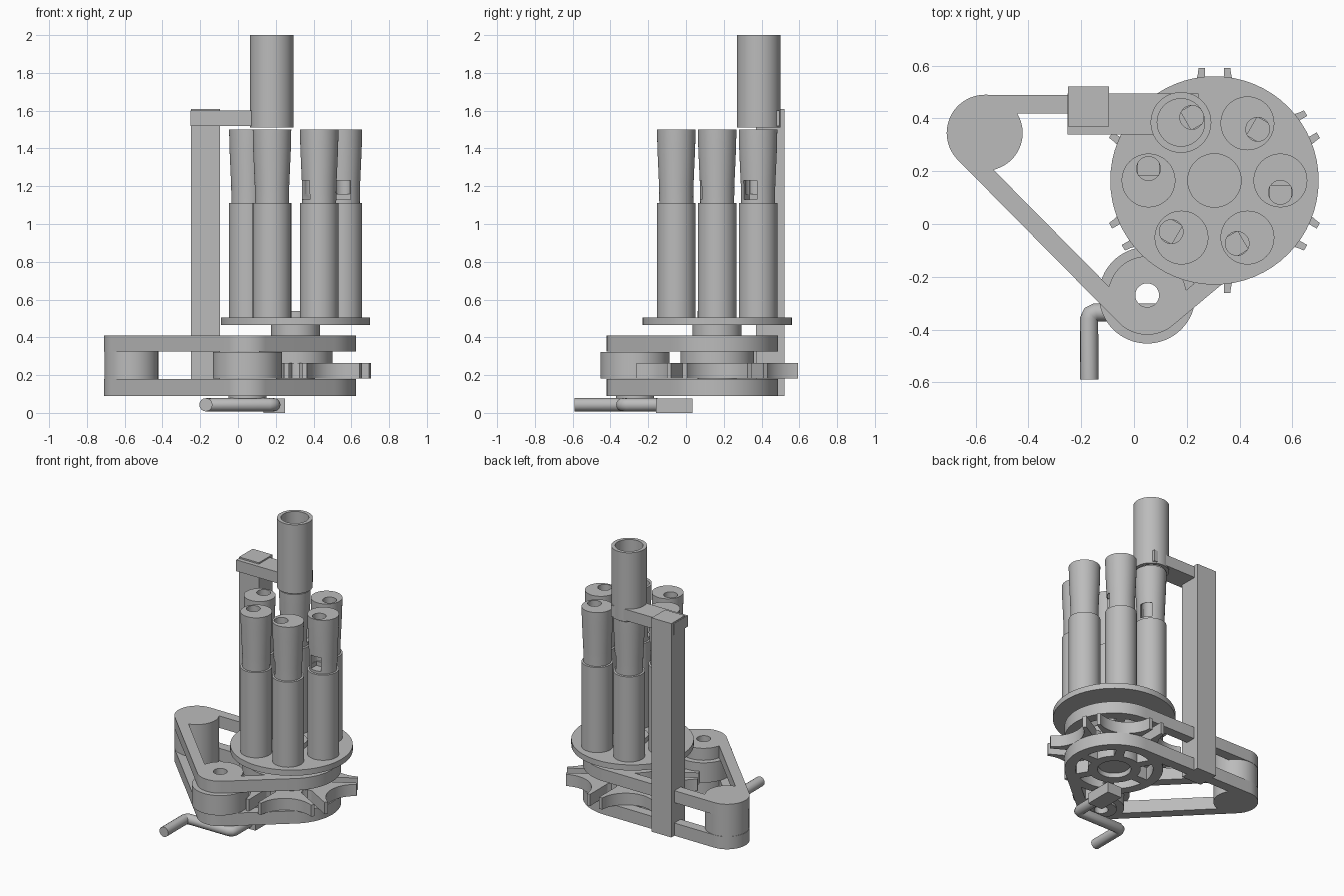
import bpy, bmesh
from math import cos, sin, radians, pi, tau
from mathutils import Matrix, Vector

if "Cube" in bpy.data.objects:
    bpy.data.objects.remove(bpy.data.objects["Cube"])

grey = bpy.data.materials.new("plain_grey")
grey.use_nodes = True
grey.diffuse_color = (0.5, 0.5, 0.5, 1)
grey.node_tree.nodes["Principled BSDF"].inputs["Base Color"].default_value = (0.5, 0.5, 0.5, 1)

HUB = Vector((0.305, 0.165))
DRIVE = Vector((0.05, -0.27))
LOBE = Vector((-0.565, 0.345))


def link(name, mesh, at=(0, 0, 0), turn=0):
    ob = bpy.data.objects.new(name, mesh)
    ob.location, ob.rotation_euler.z = at, turn
    bpy.context.collection.objects.link(ob)
    return ob


def finish(name, bm):
    bmesh.ops.recalc_face_normals(bm, faces=bm.faces)
    mesh = bpy.data.meshes.new(name)
    bm.to_mesh(mesh)
    bm.free()
    mesh.materials.append(grey)
    mesh.shade_smooth()
    mesh.set_sharp_from_angle(angle=radians(30))
    return link(name, mesh)


def box(name, x, y, z, turn=0, about=(0, 0)):
    bm = bmesh.new()
    bmesh.ops.create_cube(bm, size=1)
    for v in bm.verts:
        v.co = [(a + b) / 2 + c * (b - a) for (a, b), c in zip((x, y, z), v.co)]
    bm.transform(Matrix.Translation((*about, 0)) @ Matrix.Rotation(turn, 4, "Z"))
    return finish(name, bm)


def prism(name, points, z0, z1):
    bm = bmesh.new()
    face = bm.faces.new([bm.verts.new((x, y, z0)) for x, y in points])
    new = bmesh.ops.extrude_face_region(bm, geom=[face])["geom"]
    bmesh.ops.translate(bm, vec=(0, 0, z1 - z0),
                        verts=[g for g in new if isinstance(g, bmesh.types.BMVert)])
    return finish(name, bm)


def circle(c, r, n=64):
    return [(c[0] + r * cos(tau * i / n), c[1] + r * sin(tau * i / n)) for i in range(n)]


def disc(name, c, r, z0, z1):
    return prism(name, circle(c, r), z0, z1)


def hull(name, circles, z0, z1):
    bm = bmesh.new()
    for c, r in circles:
        for x, y in circle(c, r):
            bm.verts.new((x, y, z0))
            bm.verts.new((x, y, z1))
    out = bmesh.ops.convex_hull(bm, input=bm.verts)
    inside = {v for v in out["geom_interior"] + out["geom_unused"] if isinstance(v, bmesh.types.BMVert)}
    bmesh.ops.delete(bm, geom=list(inside), context="VERTS")
    bmesh.ops.dissolve_limit(bm, angle_limit=radians(0.5), verts=bm.verts, edges=bm.edges)
    return finish(name, bm)


def lathe(name, profile, n=48):
    bm = bmesh.new()
    rings = [[bm.verts.new((x, y, z)) for x, y in circle((0, 0), r, n)] for r, z in profile]
    for a, b in zip(rings, rings[1:]):
        for i in range(n):
            bm.faces.new((a[i], a[(i + 1) % n], b[(i + 1) % n], b[i]))
    bm.faces.new(rings[0])
    bm.faces.new(rings[-1])
    return finish(name, bm)


def combine(ob, others, operation="DIFFERENCE"):
    """Apply booleans to ob and drop the helper solids."""
    for other in others:
        mod = ob.modifiers.new("bool", "BOOLEAN")
        mod.operation, mod.object, mod.solver = operation, other, "EXACT"
    bpy.context.view_layer.update()
    mesh = bpy.data.meshes.new_from_object(ob.evaluated_get(bpy.context.evaluated_depsgraph_get()))
    ob.modifiers.clear()
    ob.data = mesh
    mesh.set_sharp_from_angle(angle=radians(30))
    for other in others:
        bpy.data.objects.remove(other)
    return ob


# Frame plates: rounded triangle rim, hub ring with spokes, corner bosses
for name, z0, z1 in (("lower_plate", 0.09, 0.18), ("upper_plate", 0.325, 0.41)):
    lo, hi = z0 - 0.05, z1 + 0.05
    plate = hull(name, [(HUB, 0.32), (DRIVE, 0.15), (LOBE, 0.145)], z0, z1)
    combine(plate, [hull("opening", [(HUB, 0.25), (DRIVE, 0.08), (LOBE, 0.075)], lo, hi)])
    ring = combine(disc("ring", HUB, 0.315, z0, z1), [disc("ring_hole", HUB, 0.25, lo, hi)])
    spokes = [box("spoke", (0.1, 0.28), (-0.03, 0.03), (z0, z1), radians(a), HUB)
              for a in (0, 60, 120, 180, 240, 300)]
    bosses = [disc("boss", c, r, z0, z1) for c, r in ((HUB, 0.17), (DRIVE, 0.148), (LOBE, 0.143))]
    combine(plate, [ring] + bosses + spokes, "UNION")
    combine(plate, [disc("bore", HUB, 0.108, lo, hi), disc("bore", DRIVE, 0.045, lo, hi)])
disc("corner_post", LOBE, 0.143, 0.18, 0.325)

# Drive wheel with its lower collar and through hole
for name, r, z0, z1 in (("drive_wheel", 0.183, 0.182, 0.323), ("drive_collar", 0.1, 0.075, 0.09)):
    combine(disc(name, DRIVE, r, z0, z1), [disc("bore", DRIVE, 0.045, 0, 1)])

# Slotted star wheel: hollow arcs alternate with radial slots
d = (HUB - DRIVE).length
star = []
for k in range(6):
    arc = [(d + 0.192 * cos(radians(a)), 0.192 * sin(radians(a))) for a in range(237, 122, -6)]
    slot = [Matrix.Rotation(pi / 6, 2) @ Vector(p) for p in
            ((0.427, -0.036), (0.23, -0.036), (0.205, -0.02), (0.2, 0),
             (0.205, 0.02), (0.23, 0.036), (0.427, 0.036))]
    star += [HUB + Matrix.Rotation(k * pi / 3, 2) @ Vector(p) for p in arc + slot]
prism("star_wheel", star, 0.182, 0.265)
disc("star_hub", HUB, 0.195, 0.265, 0.325)

# Turntable and its shaft
disc("shaft", HUB, 0.103, 0.12, 0.54)
disc("shaft_collar", HUB, 0.13, 0.4, 0.466)
disc("turntable", HUB, 0.395, 0.465, 0.505)

# Six canisters with an offset top hole leading to a side window
canister = lathe("canister", [(0.102, 0.5), (0.102, 1.11), (0.09, 1.112), (0.091, 1.2),
                              (0.1, 1.4), (0.102, 1.5)])
combine(canister, [disc("top_hole", (0, -0.045), 0.045, 1.16, 1.6),
                   box("window", (-0.04, 0.04), (-0.15, -0.02), (1.13, 1.23))])
for k in range(6):
    a = k * pi / 3
    place = (HUB.x + 0.25 * cos(a), HUB.y + 0.25 * sin(a), 0)
    if k:
        link("canister", canister.data, place, a)
    else:
        canister.location = place

# Column, arm and feed tube
FEED = (0.178, 0.385)
box("column", (-0.25, -0.095), (0.37, 0.522), (0.09, 1.61))
arm = box("arm", (-0.252, 0.245), (0.34, 0.495), (1.52, 1.6))
combine(arm, [disc("bore", FEED, 0.09, 1, 3)])
combine(disc("feed_tube", FEED, 0.115, 1.51, 2), [disc("bore", FEED, 0.09, 1, 3)])

# Crank handle: bent rod and square end block
curve = bpy.data.curves.new("crank_path", "CURVE")
curve.dimensions, curve.bevel_depth, curve.bevel_resolution = "3D", 0.035, 6
curve.use_fill_caps = True
line = curve.splines.new("POLY")
path = ((-0.17, -0.59), (-0.17, -0.36), (-0.163, -0.343), (-0.145, -0.335),
        (0.165, -0.335), (0.183, -0.328), (0.19, -0.31), (0.19, -0.15))
line.points.add(len(path) - 1)
for p, (x, y) in zip(line.points, path):
    p.co = (x, y, 0.043, 1)
rod = link("crank_path", curve)
bpy.context.view_layer.update()
mesh = bpy.data.meshes.new_from_object(rod.evaluated_get(bpy.context.evaluated_depsgraph_get()))
bpy.data.objects.remove(rod)
mesh.materials.clear()
mesh.materials.append(grey)
mesh.shade_smooth()
mesh.set_sharp_from_angle(angle=radians(50))
link("crank_handle", mesh)
box("crank_block", (0.135, 0.25), (-0.16, 0.035), (0, 0.075))
